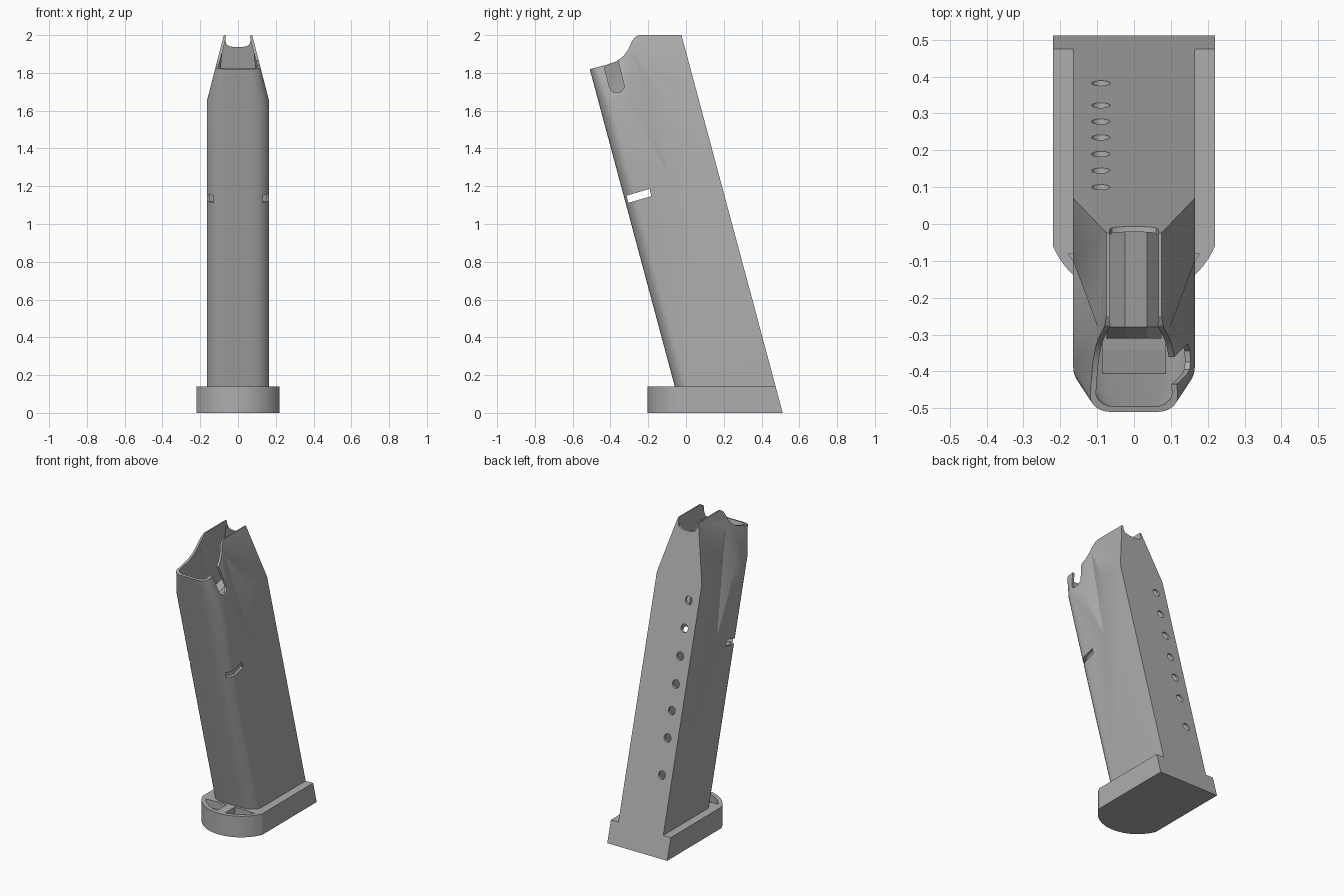
import bpy, bmesh, math
from mathutils import Vector

LEAN = math.tan(math.radians(15))
WALL = 0.015

if "Cube" in bpy.data.objects:
    bpy.data.objects.remove(bpy.data.objects["Cube"])

grey = bpy.data.materials.new("plain grey")
grey.use_nodes = True
grey.diffuse_color = (0.42, 0.42, 0.42, 1)
grey.node_tree.nodes["Principled BSDF"].inputs["Base Color"].default_value = (0.42, 0.42, 0.42, 1)


def finish(name, bm):
    bmesh.ops.recalc_face_normals(bm, faces=bm.faces)
    mesh = bpy.data.meshes.new(name)
    bm.to_mesh(mesh)
    bm.free()
    mesh.materials.append(grey)
    obj = bpy.data.objects.new(name, mesh)
    bpy.context.collection.objects.link(obj)
    return obj


def loft(name, rings):
    """Skin equal-length closed rings and cap both ends."""
    bm = bmesh.new()
    loops = [[bm.verts.new(p) for p in ring] for ring in rings]
    n = len(loops[0])
    for a, b in zip(loops, loops[1:]):
        for i in range(n):
            j = (i + 1) % n
            bm.faces.new((a[i], a[j], b[j], b[i]))
    bm.faces.new(loops[0])
    bm.faces.new(loops[-1])
    return finish(name, bm)


def side_prism(name, profile, x0, x1):
    """Extrude a (y, z) profile along x."""
    return loft(name, [[(x, y, z) for y, z in profile] for x in (x0, x1)])


def back_prism(name, profile, y0, y1):
    """Extrude an (x, z) profile along y."""
    return loft(name, [[(x, y, z) for x, z in profile] for y in (y0, y1)])


def hull(name, points):
    bm = bmesh.new()
    for p in points:
        bm.verts.new(p)
    bmesh.ops.convex_hull(bm, input=bm.verts)
    return finish(name, bm)


def cut(target, cutter):
    """Subtract the cutter, then delete it."""
    mod = target.modifiers.new("cut", "BOOLEAN")
    mod.operation = "DIFFERENCE"
    mod.solver = "EXACT"
    mod.object = cutter
    bpy.context.view_layer.objects.active = target
    bpy.ops.object.modifier_apply(modifier=mod.name)
    bpy.data.objects.remove(cutter)


def smooth(obj):
    bpy.ops.object.select_all(action="DESELECT")
    obj.select_set(True)
    bpy.context.view_layer.objects.active = obj
    bpy.ops.object.shade_smooth_by_angle(angle=math.radians(25))


def half_width(z):
    return 0.165 - max(0, z - 1.65) * 0.257


def section(z, inset):
    """Leaning section with a rounded front and square back corners."""
    w = half_width(z) - inset
    taper = max(0, z - 1.65) * 0.2
    rx, ry = 0.09 - taper - inset * 0.7, 0.075 - taper * 0.8 - inset * 0.7
    rx = max(0.008, min(rx, w * 0.9))
    ry = max(0.008, ry)
    front, back = -0.022 + inset, 0.512 - inset
    right = [(w, back)]
    for i in range(9):
        a = i / 8 * math.pi / 2
        right.append((w - rx + rx * math.cos(a), front + ry - ry * math.sin(a)))
    outline = right + [(-x, y) for x, y in reversed(right)]
    return [(x, y - LEAN * z, z) for x, y in outline]


def tube_solid(name, inset, bottom, top):
    """Full tube volume with the diamond dents on both flanks."""
    solid = loft(name, [section(z, inset) for z in (bottom, 1.65, top)])
    for s in (1, -1):
        dent = [(half_width(z) - inset, y, z) for y, z in
                ((-0.28, 1.91), (-0.30, 1.65), (-0.09, 1.25), (-0.10, 1.65))]
        dent.append((0.3, -0.2, 1.65))
        cut(solid, hull("dent", [(s * x, y, z) for x, y, z in dent]))
    return solid


# Hollow magazine tube
tube = tube_solid("tube", 0, 0.14, 2.06)
cut(tube, tube_solid("cavity", WALL, 0.1, 2.1))

# Scooped mouth
mouth = [(-0.6, 1.797), (-0.43, 1.84), (-0.37, 1.86), (-0.33, 1.89), (-0.305, 1.925),
         (-0.29, 1.96), (-0.275, 1.985), (-0.25, 2.0), (0.3, 2.0), (0.3, 2.3), (-0.6, 2.3)]
cut(tube, side_prism("mouth_cut", mouth, -0.5, 0.5))

# Rounded dip between the feed lips
dip = [(0.067, 2.1), (0.067, 1.97), (0.06, 1.95), (0.045, 1.941), (0.02, 1.937)]
dip += [(-x, z) for x, z in reversed(dip)]
cut(tube, back_prism("dip_cut", dip, -0.27, 0.2))

# Notch in one flank and catch slot through both
notch = [(-0.445, 1.88), (-0.407, 1.73), (-0.395, 1.705), (-0.375, 1.695),
         (-0.345, 1.70), (-0.325, 1.725), (-0.37, 1.9)]
cut(tube, side_prism("notch_cut", notch, 0.05, 0.3))
slot = [(-0.315, 1.15), (-0.305, 1.112), (-0.183, 1.147), (-0.193, 1.186)]
cut(tube, side_prism("slot_cut", slot, -0.5, 0.5))

# Row of witness holes on the back
for y in (0.10, 0.145, 0.19, 0.235, 0.278, 0.322, 0.382):
    zc = (0.512 - y) / LEAN
    ring = [(-0.09 + 0.025 * math.cos(k * math.pi / 12), zc + 0.026 * math.sin(k * math.pi / 12))
            for k in range(24)]
    cut(tube, back_prism("hole_cut", ring, y - 0.06, y + 0.06))
smooth(tube)


# Base plate with an arc front and leaning back
def arc(radius, half, steps):
    a = math.asin(half / radius)
    return [(radius * math.sin(a - 2 * a * i / steps), 0.034 - radius * math.cos(a - 2 * a * i / steps))
            for i in range(steps + 1)]


front_arc = arc(0.239, 0.22, 28)
plate = loft("base_plate", [
    [(x, y, z) for x, y in [(0.22, 0.512 - LEAN * z)] + front_arc + [(-0.22, 0.512 - LEAN * z)]]
    for z in (0, 0.14)])

# Crescent pockets in the top of the plate, split by a centre rib
for s in (1, -1):
    rim = [(x, y) for x, y in arc(0.212, 0.178, 28) if x > 0.02]
    pocket = [(s * x, y) for x, y in rim + [(rim[-1][0], -0.075), (0.09, -0.075)]]
    cut(plate, loft("pocket_cut", [[(x, y, z) for x, y in pocket] for z in (0.09, 0.2)]))
smooth(plate)

# Follower inside the mouth: lower step and raised ridge
step = side_prism("follower_step", [(-0.385, 1.42), (-0.405, 1.49), (-0.34, 1.51),
                                    (0.06, 1.60), (0.1, 1.45)], -0.085, 0.085)
ridge_profile = [(-0.30, 1.50), (-0.31, 1.58), (-0.28, 1.63), (0.02, 1.70), (0.05, 1.58)]
rings = []
for x, drop in ((-0.075, 0.05), (-0.025, 0), (0.035, 0), (0.075, 0.04)):
    rings.append([(x, y, z - (drop if 0 < i < 4 else 0)) for i, (y, z) in enumerate(ridge_profile)])
ridge = loft("follower_ridge", rings)
